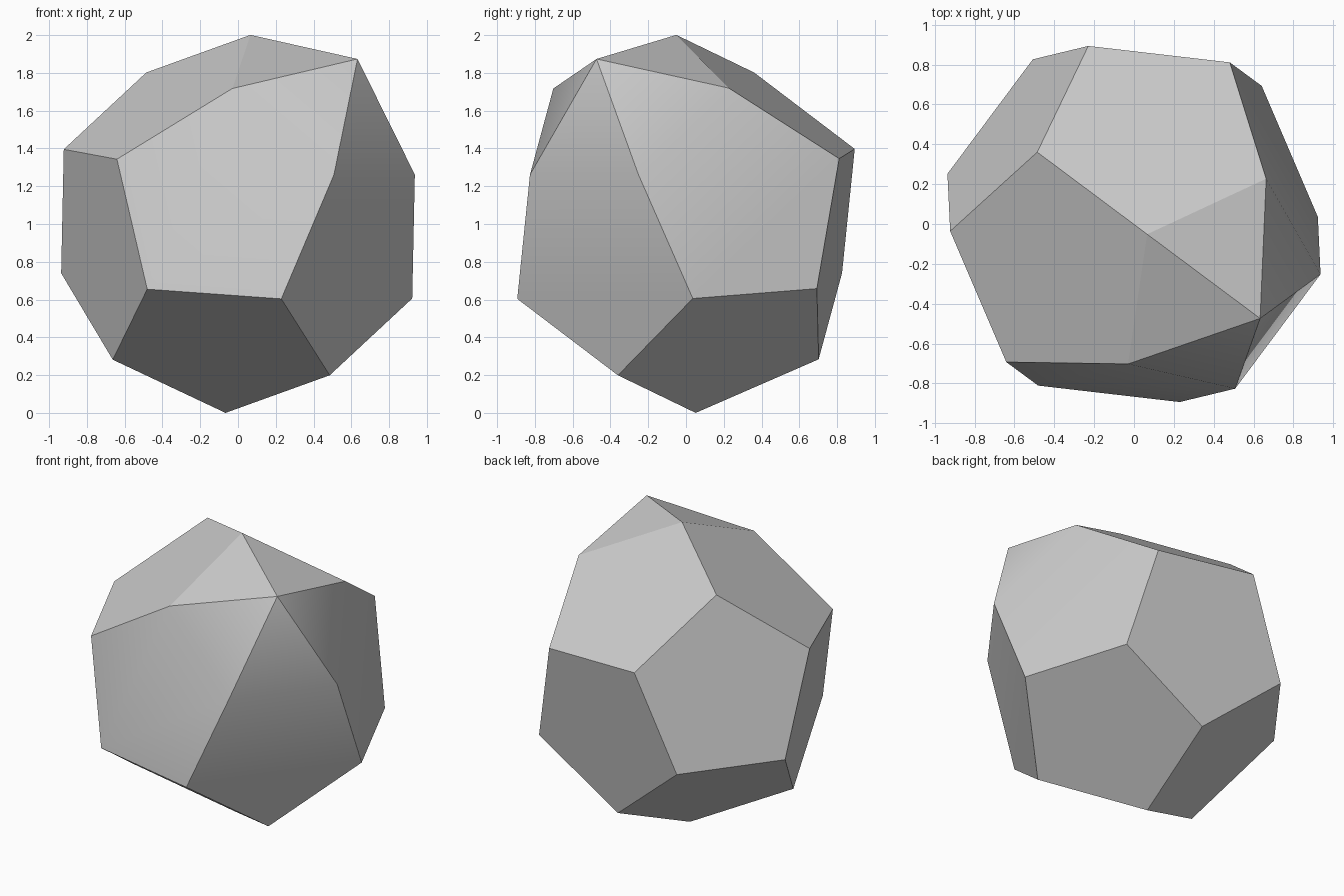
import bpy, bmesh
from math import sqrt, radians
from mathutils import Vector, Matrix

cube = bpy.data.objects.get("Cube")
if cube:
    bpy.data.objects.remove(cube)

PHI = (1 + sqrt(5)) / 2
RADIUS = 1.004          # corner distance from the centre
PEAK = 0.38             # height of the raised facet
AXIS = Vector((0.537, -0.402, 0.741)).normalized()   # where the raised facet points
CORNER = Vector((0.067, -0.052, 1.0))                # topmost corner of the solid

def frame(axis, corner):
    """Orthonormal frame with z along a facet axis and x towards one of its corners."""
    z = axis.normalized()
    x = (corner - z * corner.dot(z)).normalized()
    return Matrix((x, z.cross(x), z)).transposed()

turn = frame(AXIS, CORNER) @ frame(Vector((1, 0, PHI)), Vector((0, 1 / PHI, PHI))).transposed()

# Twelve-sided solid: cube corners plus three golden rectangles
signs = (-1, 1)
corners = [Vector((a, b, c)) for a in signs for b in signs for c in signs]
for a in signs:
    for b in signs:
        p, q = a / PHI, b * PHI
        corners += [Vector((0, p, q)), Vector((p, q, 0)), Vector((q, 0, p))]

bm = bmesh.new()
for c in corners:
    bm.verts.new(turn @ c.normalized() * RADIUS + Vector((0, 0, 1)))
bmesh.ops.convex_hull(bm, input=bm.verts[:])
bmesh.ops.dissolve_limit(bm, angle_limit=radians(1), verts=bm.verts[:], edges=bm.edges[:])
bmesh.ops.recalc_face_normals(bm, faces=bm.faces[:])
bm.normal_update()

# Raise one facet into a shallow five-sided pyramid
facet = max(bm.faces, key=lambda f: f.normal.dot(AXIS))
rim = facet.edges[:]
top = max(facet.verts, key=lambda v: v.co.z)
bmesh.ops.poke(bm, faces=[facet], offset=PEAK)

# The two rim edges at the top corner stay crisp
for e in rim:
    if e.is_valid and top in e.verts:
        e.smooth = False

# Stand the solid on the ground
low = min(v.co.z for v in bm.verts)
bmesh.ops.translate(bm, verts=bm.verts[:], vec=(0, 0, -low))

mesh = bpy.data.meshes.new("faceted_stone")
bm.to_mesh(mesh)
bm.free()
stone = bpy.data.objects.new("faceted_stone", mesh)
bpy.context.collection.objects.link(stone)

# Plain grey
grey = bpy.data.materials.new("stone_grey")
grey.use_nodes = True
colour = (0.6, 0.6, 0.6, 1)
grey.diffuse_color = colour
grey.node_tree.nodes["Principled BSDF"].inputs["Base Color"].default_value = colour
mesh.materials.append(grey)

# Soft shading across shallow edges only
bpy.ops.object.select_all(action='DESELECT')
stone.select_set(True)
bpy.context.view_layer.objects.active = stone
bpy.ops.object.shade_smooth_by_angle(angle=radians(30))
